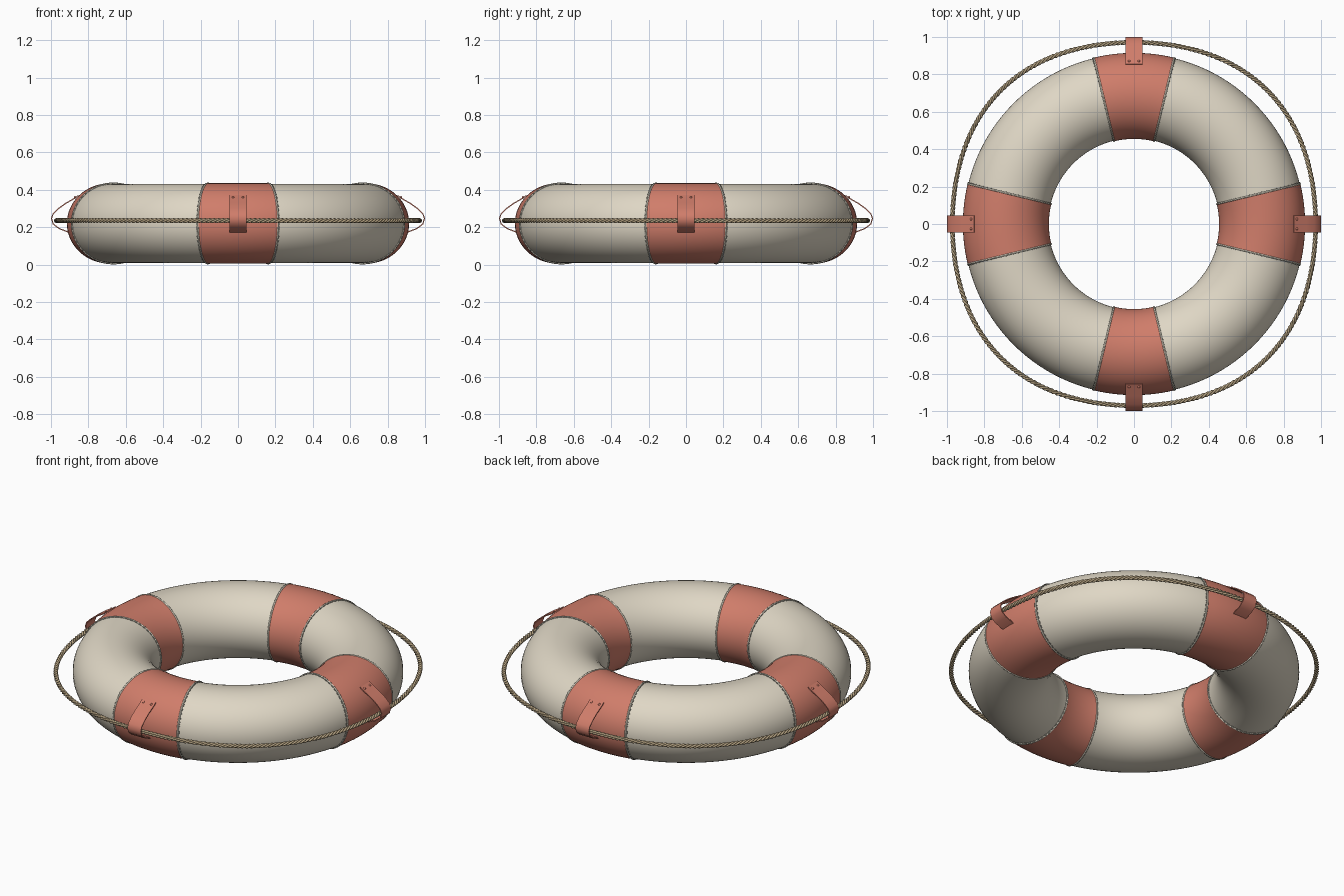
import bpy, bmesh, math
from mathutils import Matrix, Vector

if "Cube" in bpy.data.objects:
    bpy.data.objects.remove(bpy.data.objects["Cube"])

TAU = math.tau
RING_R, MID_Z = 0.685, 0.22


def material(name, rgb):
    m = bpy.data.materials.new(name)
    m.diffuse_color = (*rgb, 1)
    m.use_nodes = True
    m.node_tree.nodes["Principled BSDF"].inputs["Base Color"].default_value = m.diffuse_color
    return m


CREAM = material("cream canvas", (0.74, 0.68, 0.56))
RED = material("faded red", (0.63, 0.205, 0.145))
TAN = material("tan rope", (0.46, 0.36, 0.22))
GREY = material("stitch grey", (0.36, 0.36, 0.31))


def finish(name, bm, mat, smooth=True):
    bmesh.ops.recalc_face_normals(bm, faces=bm.faces)
    me = bpy.data.meshes.new(name)
    bm.to_mesh(me)
    bm.free()
    me.materials.append(mat)
    for p in me.polygons:
        p.use_smooth = smooth
    ob = bpy.data.objects.new(name, me)
    bpy.context.collection.objects.link(ob)
    return ob


def add_grid(bm, point, nu, nv, closed_u):
    """Skin a grid of points; v always closes, u closes on request."""
    rows = [[bm.verts.new(point(i, j)) for j in range(nv)] for i in range(nu)]
    for i in range(nu if closed_u else nu - 1):
        a, b = rows[i], rows[(i + 1) % nu]
        for j in range(nv):
            k = (j + 1) % nv
            bm.faces.new((a[j], b[j], b[k], a[k]))


def ring_point(ang, sec, grow=0.0):
    """Point on the float: ang around the ring, sec around its section."""
    r = RING_R + (0.227 + grow) * math.cos(sec)
    return Vector((r * math.cos(ang), r * math.sin(ang),
                   MID_Z + (0.212 + grow) * math.sin(sec)))


# Float body
bm = bmesh.new()
add_grid(bm, lambda i, j: ring_point(TAU * i / 128, TAU * j / 64), 128, 64, True)
finish("float_body", bm, CREAM)

HALF_BAND = math.radians(13.3)
PIPING = math.radians(13.55)
STITCH = math.radians(14.0)

for n, side in enumerate(("right", "back", "left", "front")):
    mid = n * TAU / 4

    # Coloured band, wrapped just above the body
    bm = bmesh.new()
    add_grid(bm, lambda i, j: ring_point(mid - HALF_BAND + 2 * HALF_BAND * i / 12,
                                         TAU * j / 64, 0.003), 13, 64, False)
    finish(side + "_band", bm, RED)

    # Piping along both band edges
    bm = bmesh.new()
    for s in (-1, 1):
        def pipe(i, j):
            sec, a, t = TAU * i / 64, mid + s * PIPING, TAU * j / 6
            across = Vector((-math.sin(a), math.cos(a), 0))
            return (ring_point(a, sec, 0.002 + 0.005 * math.cos(t))
                    + across * 0.005 * math.sin(t))
        add_grid(bm, pipe, 64, 6, True)
    finish(side + "_band_piping", bm, CREAM)

    # Stitches beside the piping
    bm = bmesh.new()
    for s in (-1, 1):
        a = mid + s * STITCH
        across = Vector((-math.sin(a), math.cos(a), 0))
        for k in range(52):
            sec = TAU * k / 52
            p = ring_point(a, sec, 0.001)
            along = (ring_point(a, sec + 0.01) - p)
            along = (ring_point(a, sec + 0.01, 0.001) - p).normalized()
            out = across.cross(along)
            m = Matrix((across, along, out)).transposed().to_4x4()
            m.translation = p
            bmesh.ops.create_cube(bm, size=1, matrix=m @ Matrix.Diagonal((0.005, 0.016, 0.006, 1)))
    finish(side + "_stitches", bm, GREY, False)

# Twisted grab rope: three strands around a slightly squared loop
STEPS, TWISTS = 840, 84
for strand in range(3):
    def rope(i, j):
        a = TAU * i / STEPS
        turn = TWISTS * a + strand * TAU / 3
        t = TAU * j / 8
        r = (0.971 + 0.038 * math.sin(2 * a) ** 2
             + 0.0065 * math.cos(turn) + 0.0068 * math.cos(t))
        z = 0.235 + 0.0065 * math.sin(turn) + 0.0068 * math.sin(t)
        return Vector((r * math.cos(a), r * math.sin(a), z))
    bm = bmesh.new()
    add_grid(bm, rope, STEPS, 8, True)
    finish("rope_strand_%d" % (strand + 1), bm, TAN)

# Rope straps: a thin strip leaving the float, looping round the rope and back
STRAP = [(0.853, 0.369), (0.876, 0.353), (0.92, 0.328), (0.962, 0.298),
         (0.988, 0.272), (0.997, 0.247), (0.988, 0.217), (0.957, 0.193), (0.903, 0.172)]
for n, side in enumerate(("right", "back", "left", "front")):
    turn = Matrix.Rotation(n * TAU / 4, 4, 'Z')
    bm = bmesh.new()
    rows = []
    for i, (r, z) in enumerate(STRAP):
        a, b = STRAP[max(i - 1, 0)], STRAP[min(i + 1, len(STRAP) - 1)]
        d = Vector((b[0] - a[0], b[1] - a[1])).normalized() * 0.003
        corners = ((1, -0.045), (1, 0.045), (-1, 0.045), (-1, -0.045))
        rows.append([bm.verts.new(turn @ Vector((r - d.y * k, y, z + d.x * k)))
                     for k, y in corners])
    for a, b in zip(rows, rows[1:]):
        for j in range(4):
            k = (j + 1) % 4
            bm.faces.new((a[j], b[j], b[k], a[k]))
    bm.faces.new(rows[0])
    bm.faces.new(rows[-1])
    strap = finish(side + "_strap", bm, RED)
    bpy.ops.object.select_all(action='DESELECT')
    strap.select_set(True)
    bpy.context.view_layer.objects.active = strap
    bpy.ops.object.shade_smooth_by_angle(angle=math.radians(40))

    # Two rivets hold the upper end
    bm = bmesh.new()
    for y in (-0.026, 0.026):
        bmesh.ops.create_uvsphere(bm, u_segments=10, v_segments=6, radius=0.007,
                                  matrix=turn @ Matrix.Translation((0.871, y, 0.359)))
    finish(side + "_rivets", bm, RED)
